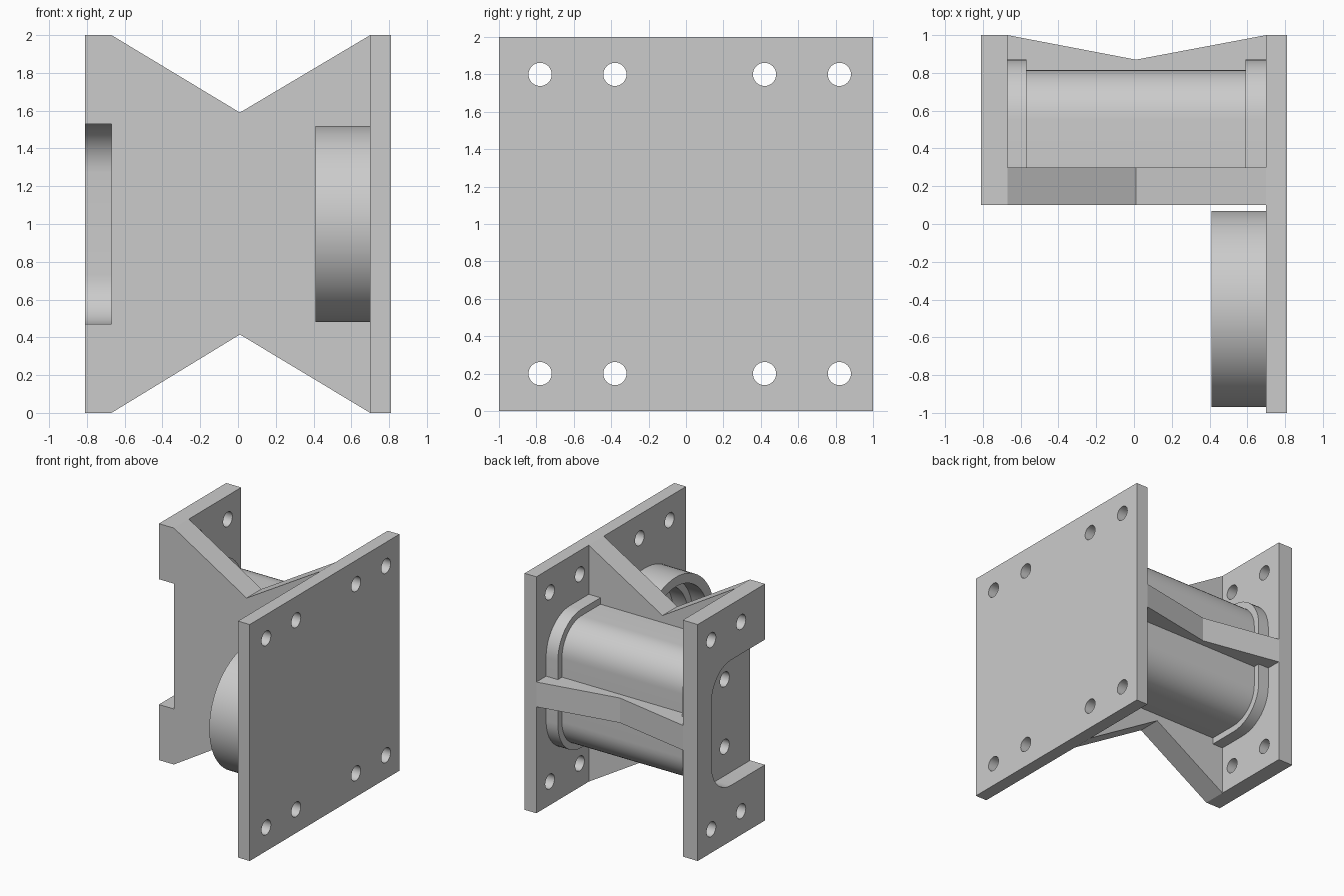
import bpy, bmesh, math
from mathutils import Vector

cube = bpy.data.objects.get("Cube")
if cube:
    bpy.data.objects.remove(cube)

grey = bpy.data.materials.new("light_grey")
grey.use_nodes = True
COLOR = (0.6, 0.6, 0.6, 1)
grey.diffuse_color = COLOR
grey.node_tree.nodes["Principled BSDF"].inputs["Base Color"].default_value = COLOR

AXES = {"x": lambda a, b, d: (d, a, b),   # profile in y, z
        "y": lambda a, b, d: (a, d, b),   # profile in x, z
        "z": lambda a, b, d: (a, b, d)}   # profile in x, y


def add_prism(bm, points, axis, lo, hi):
    """Extrude a closed profile along an axis."""
    place = AXES[axis]
    face = bm.faces.new([bm.verts.new(place(a, b, lo)) for a, b in points])
    ext = bmesh.ops.extrude_face_region(bm, geom=[face])
    verts = [v for v in ext["geom"] if isinstance(v, bmesh.types.BMVert)]
    bmesh.ops.translate(bm, verts=verts, vec=Vector(place(0, 0, hi - lo)))


def finish(bm, name):
    bmesh.ops.recalc_face_normals(bm, faces=bm.faces)
    mesh = bpy.data.meshes.new(name)
    bm.to_mesh(mesh)
    bm.free()
    mesh.materials.append(grey)
    obj = bpy.data.objects.new(name, mesh)
    bpy.context.collection.objects.link(obj)
    return obj


def prism(name, points, axis, lo, hi):
    bm = bmesh.new()
    add_prism(bm, points, axis, lo, hi)
    return finish(bm, name)


def activate(obj):
    bpy.ops.object.select_all(action="DESELECT")
    obj.select_set(True)
    bpy.context.view_layer.objects.active = obj


def smooth(obj):
    activate(obj)
    bpy.ops.object.shade_smooth_by_angle(angle=math.radians(30))


def arc(cy, cz, r, start, end, n):
    steps = [math.radians(start + (end - start) * i / n) for i in range(n + 1)]
    return [(cy + r * math.cos(t), cz + r * math.sin(t)) for t in steps]


def circle(cy, cz, r, n=32):
    return arc(cy, cz, r, 0, 360, n)[:-1]


def drill(obj, centres, lo, hi, r=0.062):
    """Cut round holes running along x."""
    bm = bmesh.new()
    for cy, cz in centres:
        add_prism(bm, circle(cy, cz, r), "x", lo, hi)
    cutter = finish(bm, "hole_cutter")
    cutter.hide_render = True
    mod = obj.modifiers.new("holes", "BOOLEAN")
    mod.operation = "DIFFERENCE"
    mod.solver = "EXACT"
    mod.object = cutter
    activate(obj)
    bpy.ops.object.modifier_apply(modifier=mod.name)
    bpy.data.objects.remove(cutter)
    smooth(obj)


def rounded(front, back, half, r):
    """Open-fronted outline with two rounded rear corners, bottom to top."""
    return ([(front, 1 - half)]
            + arc(back - r, 1 - half + r, r, -90, 0, 12)
            + arc(back - r, 1 + half - r, r, 0, 90, 12)
            + [(front, 1 + half)])


INNER_L, INNER_R, OUTER, MID = -0.67, 0.70, 0.81, 0.01
FRONT, WEB_BACK, BACK = 0.1, 0.3, 1.0
LEVELS = (0.2, 1.8)

# Large mounting plate with eight bolt holes
large_plate = prism("large_plate", [(-1, 0), (1, 0), (1, 2), (-1, 2)], "x", INNER_R, OUTER)
drill(large_plate, [(y, z) for y in (-0.78, -0.38, 0.42, 0.82) for z in LEVELS], 0.6, 0.9)

# Small plate with a rounded notch opening to the front
outline = [(FRONT, 0), (BACK, 0), (BACK, 2), (FRONT, 2)]
notch = rounded(FRONT, 0.815, 0.53, 0.26)
small_plate = prism("small_plate", outline + notch[::-1], "x", -OUTER, INNER_L)
drill(small_plate, [(y, z) for y in (0.42, 0.82) for z in LEVELS], -0.9, -0.6)

# Waisted web joining the plates
prism("front_web", [(INNER_L, 0), (MID, 0.415), (INNER_R, 0),
                    (INNER_R, 2), (MID, 1.59), (INNER_L, 2)], "y", FRONT, WEB_BACK)

# Rounded body and its end flanges
smooth(prism("body", rounded(WEB_BACK, 0.815, 0.53, 0.26), "x", -0.57, 0.59))
flange = rounded(WEB_BACK, 0.87, 0.585, 0.315)
smooth(prism("large_plate_flange", flange, "x", 0.59, INNER_R))
small_flange = prism("small_plate_flange", flange, "x", INNER_L, -0.57)
drill(small_flange, [(0.44, 0.715), (0.44, 1.285)], -0.75, -0.5)

# Horizontal rib across the rear
prism("rear_rib", [(INNER_L, WEB_BACK), (INNER_R, WEB_BACK), (INNER_R, BACK),
                   (MID, 0.87), (INNER_L, BACK)], "z", 0.9, 1.11)

# Round socket with a stepped bore, turned about the x axis
bm = bmesh.new()
profile = [(0.41, 0.52), (INNER_R, 0.52), (INNER_R, 0.38),
           (0.56, 0.38), (0.56, 0.44), (0.41, 0.44)]
verts = [bm.verts.new((x, -0.45, 1 + r)) for x, r in profile]
edges = [bm.edges.new((verts[i - 1], verts[i])) for i in range(len(verts))]
bmesh.ops.spin(bm, geom=verts + edges, cent=(0, -0.45, 1), axis=(1, 0, 0),
               angle=2 * math.pi, steps=64, use_merge=True)
bmesh.ops.remove_doubles(bm, verts=bm.verts, dist=0.0001)
smooth(finish(bm, "round_socket"))
